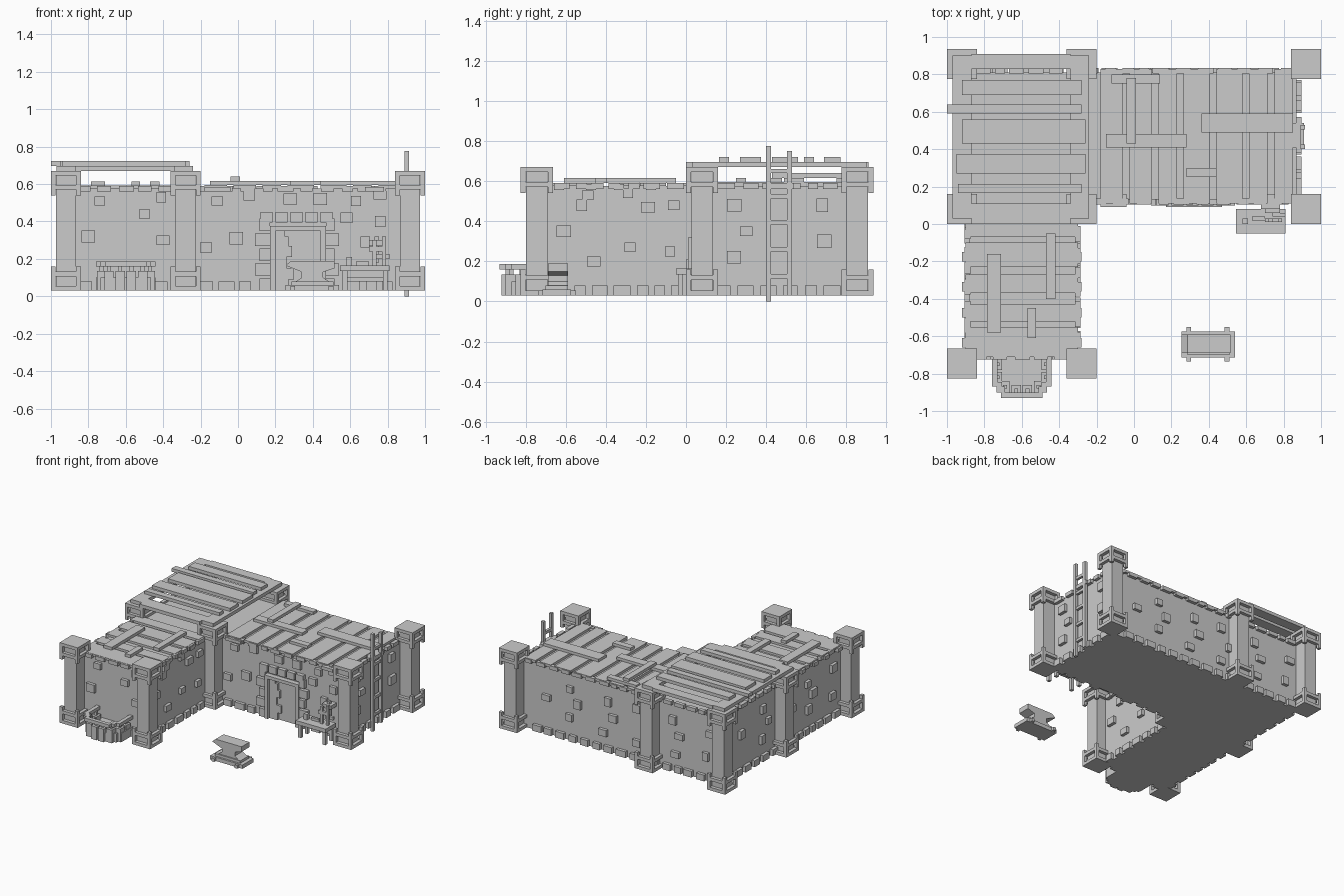
import bpy, bmesh, random
from mathutils import Vector, Matrix

random.seed(4)
cube = bpy.data.objects.get("Cube")
if cube:
    bpy.data.objects.remove(cube, do_unlink=True)

BASE, TOP = 0.03, 0.575
LEFT, INNER, RIGHT = -0.88, -0.31, 0.87
FRONT, MID, BACK = -0.70, 0.13, 0.81


def box(bm, x0, x1, y0, y1, z0, z1):
    size = Vector((x1 - x0, y1 - y0, z1 - z0))
    centre = Vector((x0 + x1, y0 + y1, z0 + z1)) / 2
    matrix = Matrix.Translation(centre) @ Matrix.Diagonal((*size, 1))
    bmesh.ops.create_cube(bm, size=1, matrix=matrix)


def finish(bm, name):
    mesh = bpy.data.meshes.new(name)
    bm.to_mesh(mesh)
    bm.free()
    obj = bpy.data.objects.new(name, mesh)
    bpy.context.collection.objects.link(obj)
    return obj


def build(name, boxes):
    bm = bmesh.new()
    for b in boxes:
        box(bm, *b)
    return finish(bm, name)


def prism(name, outline, axis, low, high):
    # Extrude a closed outline along y (axis 1) or z (axis 2)
    bm = bmesh.new()
    verts = [bm.verts.new((a, low, b) if axis == 1 else (a, b, low)) for a, b in outline]
    face = bm.faces.new(verts)
    new = bmesh.ops.extrude_face_region(bm, geom=[face])["geom"]
    shift = Vector((0, high - low, 0)) if axis == 1 else Vector((0, 0, high - low))
    bmesh.ops.translate(bm, verts=[v for v in new if isinstance(v, bmesh.types.BMVert)], vec=shift)
    bmesh.ops.recalc_face_normals(bm, faces=bm.faces)
    return finish(bm, name)


# L-shaped building body
prism("walls", [(LEFT, FRONT), (INNER, FRONT), (INNER, MID), (RIGHT, MID),
                (RIGHT, BACK), (LEFT, BACK)], 2, BASE, TOP)


# Corner posts: slim column with an open-framed cap at each end
def post(name, cx, cy):
    bm = bmesh.new()
    h, c, t = 0.08, 0.053, 0.025
    box(bm, cx - c, cx + c, cy - c, cy + c, BASE, 0.66)
    for plate, rail, low in ((BASE, 0.107, BASE), (0.645, 0.57, 0.54)):
        box(bm, cx - h, cx + h, cy - h, cy + h, plate, plate + t)
        for sx in (-1, 1):
            for sy in (-1, 1):
                x, y = cx + sx * (h - t / 2), cy + sy * (h - t / 2)
                box(bm, x - t / 2, x + t / 2, y - t / 2, y + t / 2, low, low + 0.13)
            x, y = cx + sx * (h - t / 2), cy + sx * (h - t / 2)
            box(bm, x - t / 2, x + t / 2, cy - h + t, cy + h - t, rail, rail + t)
            box(bm, cx - h + t, cx + h - t, y - t / 2, y + t / 2, rail, rail + t)
    finish(bm, name)


for i, (x, y) in enumerate([(-0.92, -0.745), (-0.28, -0.745), (-0.92, 0.08), (-0.28, 0.08),
                            (0.92, 0.08), (-0.92, 0.855), (-0.28, 0.855), (0.92, 0.855)]):
    post(f"post_{i + 1}", x, y)


# Raised stones placed on a wall face: along x or y, at a plane, facing a sign
def stone(wall, a, z, w, h, depth):
    axis, plane, sign = wall[:3]
    p, q = sorted((plane - sign * 0.005, plane + sign * depth))
    span = (a - w / 2, a + w / 2)
    return (*span, p, q, z - h / 2, z + h / 2) if axis == "x" else (p, q, *span, z - h / 2, z + h / 2)


walls = {
    "wing_front": ("x", FRONT, -1, -0.85, -0.35),
    "main_front": ("x", MID, -1, -0.20, 0.84),
    "wing_right": ("y", INNER, 1, -0.66, 0.0),
    "main_right": ("y", RIGHT, 1, 0.16, 0.77),
    "back": ("x", BACK, 1, -0.84, 0.84),
    "left": ("y", LEFT, -1, -0.66, 0.77),
}
placed = {
    "wing_front": [(-.74, .51), (-.50, .44), (-.41, .53), (-.80, .32), (-.40, .30)],
    "main_front": [(-.11, .51), (-.01, .31), (-.17, .26), (.28, .52), (.44, .52),
                   (.06, .54), (.58, .42), (.63, .51), (.76, .54), (.68, .29), (.76, .40)],
    "wing_right": [(-.49, .53), (-.29, .54), (-.19, .47), (-.06, .48), (-.61, .35),
                   (-.28, .27), (-.08, .25), (-.46, .20), (-.52, .48)],
    "main_right": [(.24, .48), (.24, .22), (.30, .35), (.68, .48), (.69, .30)],
}
for name, wall in walls.items():
    lo, hi = wall[3:]
    spots = placed.get(name)
    if not spots:
        count = int((hi - lo) / 0.15)
        spots = [(lo + (i + 0.5 + 0.5 * (row % 2)) * 0.15 + random.uniform(-0.03, 0.03),
                  0.2 + row * 0.12 + random.uniform(-0.03, 0.03))
                 for row in range(3) for i in range(row % 2, count - 1, 2)]
    boxes = [stone(wall, a, z, random.uniform(.05, .075), random.uniform(.045, .07), 0.025)
             for a, z in spots]
    # Broken stone courses along the foot and the top
    for level, height in ((0.055, 0.05), (0.575, 0.03)):
        a = lo
        while a < hi - 0.04:
            w = random.uniform(0.05, 0.085)
            in_door = name == "main_front" and level < 0.1 and 0.05 < a < 0.5
            if not in_door:
                boxes.append(stone(wall, min(a + w / 2, hi - w / 2), level, w, height, 0.025))
            a += w + random.uniform(0.02, 0.045)
    build(name + "_stones", boxes)

# Flat roof planks over both wings
planks = []
x = -0.18
while x < 0.8:
    w = random.choice((0.10, 0.12, 0.14))
    planks.append((x, min(x + w, 0.88), 0.11, 0.83, TOP, 0.595))
    x += w + 0.035
build("main_roof_planks", planks)
build("main_roof_cross_planks", [
    (-.12, .14, .75, .80, .594, .617), (-.15, .28, .41, .48, .594, .617),
    (.36, .85, .49, .59, .594, .617), (.28, .44, .25, .30, .594, .617),
    (-.04, .01, .43, .78, .616, .64), (.68, .78, .08, .16, .56, .585),
    (-.18, -.04, .09, .16, .56, .585), (.84, .91, .41, .54, .56, .59)])
build("wing_roof_planks", [(-.90, -.30, y0, y1, TOP, .592) for y0, y1 in
                           ((-.71, -.55), (-.52, -.43), (-.37, -.27), (-.23, -.10), (-.07, .02))]
      + [(-.92, -.28, y, y + .05, .555, .585) for y in (-.66, -.50, -.36, -.20)])
build("wing_roof_cross_planks", [
    (-.785, -.71, -.58, -.16, .59, .615), (-.47, -.42, -.40, -.05, .59, .615),
    (-.57, -.525, -.61, -.45, .59, .615)])

# Raised slatted roof over the corner
build("raised_roof_frame", [
    (-.97, -.87, .03, .90, .67, .697), (-.34, -.24, .03, .90, .67, .697),
    (-.87, -.34, .00, .11, .67, .697), (-.87, -.34, .83, .91, .67, .697)])
build("raised_roof_slats", [(x0, x1, y0, y1, .696, .722) for x0, x1, y0, y1 in (
    (-.92, -.28, .69, .77), (-1, -.28, .59, .64), (-.92, -.26, .43, .56),
    (-.95, -.26, .27, .375), (-.94, -.28, .165, .215))])

# Doorway with stone surround, timber frame and stepped door
surround = []
for i in range(5):
    z, extra = BASE + i * 0.08, 0.025 * (i % 2)
    surround += [(.115 - extra, .17, .10, .14, z, z + .065),
                 (.47, .515 + extra, .10, .14, z, z + .065)]
surround += [(.12 + i * .08, .185 + i * .08, .10, .14, .395, .45) for i in range(5)]
build("door_surround", surround)
build("door_frame", [(.17, .20, .09, .14, BASE, .375), (.44, .47, .09, .14, BASE, .375),
                     (.20, .44, .09, .14, .35, .375)])
prism("door_panel", [(.20, BASE), (.27, BASE), (.27, .09), (.30, .09), (.30, .15), (.26, .15),
                     (.26, .21), (.29, .21), (.29, .27), (.27, .27), (.27, .32), (.25, .32),
                     (.25, .35), (.20, .35)], 1, .112, .14)

# Round stepped hearth with a raised rim on the wing front
outer = [(-.76, -.69), (-.76, -.87), (-.735, -.87), (-.735, -.90), (-.71, -.90), (-.71, -.93)]
inner = [(-.73, -.69), (-.73, -.845), (-.705, -.845), (-.705, -.87), (-.69, -.87), (-.69, -.90)]


def mirrored(points):
    return points + [(-1.2 - x, y) for x, y in reversed(points)]


prism("hearth_rim", mirrored(outer) + mirrored(inner)[::-1], 2, .16, .187)
prism("hearth_base", [(x, y + .03) for x, y in mirrored(outer)], 2, BASE, .10)
hearth = []
for s in (-1, 1):
    for a, y in ((.13, -.75), (.13, -.82), (.09, -.87), (.03, -.89)):
        cx = -.60 + s * a
        hearth += [(cx - .025, cx + .025, y - .03, y + .03, BASE, .135),
                   (cx - .01, cx + .01, y - .01, y + .01, .13, .165)]
build("hearth_stones", hearth)

# Workbench beside the door with tools on it
bench = [(.545, .81, -.05, .08, .135, .165)]
for x in (.56, .775):
    bench += [(x, x + .025, y, y + .025, BASE, .14) for y in (-.04, .045)]
bench.append((.58, .78, .05, .065, .08, .10))
build("workbench", bench)
build("bench_tools", [(.58, .61, .0, .03, .165, .21), (.63, .70, .02, .04, .165, .185),
                      (.72, .74, .01, .03, .165, .30), (.70, .79, .01, .03, .24, .265),
                      (.77, .79, .01, .03, .165, .32), (.74, .81, .04, .06, .20, .225)])
build("tool_rack", [(.70, .78, .06, .14, .27, .30), (.73, .755, .08, .10, .18, .32)])

# Anvil on a footed base
build("anvil_base", [(.255, .54, -.715, -.575, BASE, .06), (.285, .51, -.70, -.59, .06, .08)]
      + [(x, x + .025, -.735, -.55, BASE, .055) for x in (.28, .485)])
prism("anvil_body", [(.31, .08), (.485, .08), (.455, .10), (.455, .13), (.515, .15),
                     (.515, .19), (.285, .19), (.255, .165), (.34, .13), (.34, .10)],
      1, -.69, -.59)

# Ladder against the right wall
build("ladder", [(.89, .913, .40, .425, 0, .777), (.89, .913, .505, .53, BASE, .75)]
      + [(.89, .91, .42, .51, z, z + .022) for z in (.115, .25, .385, .515, .64)])
